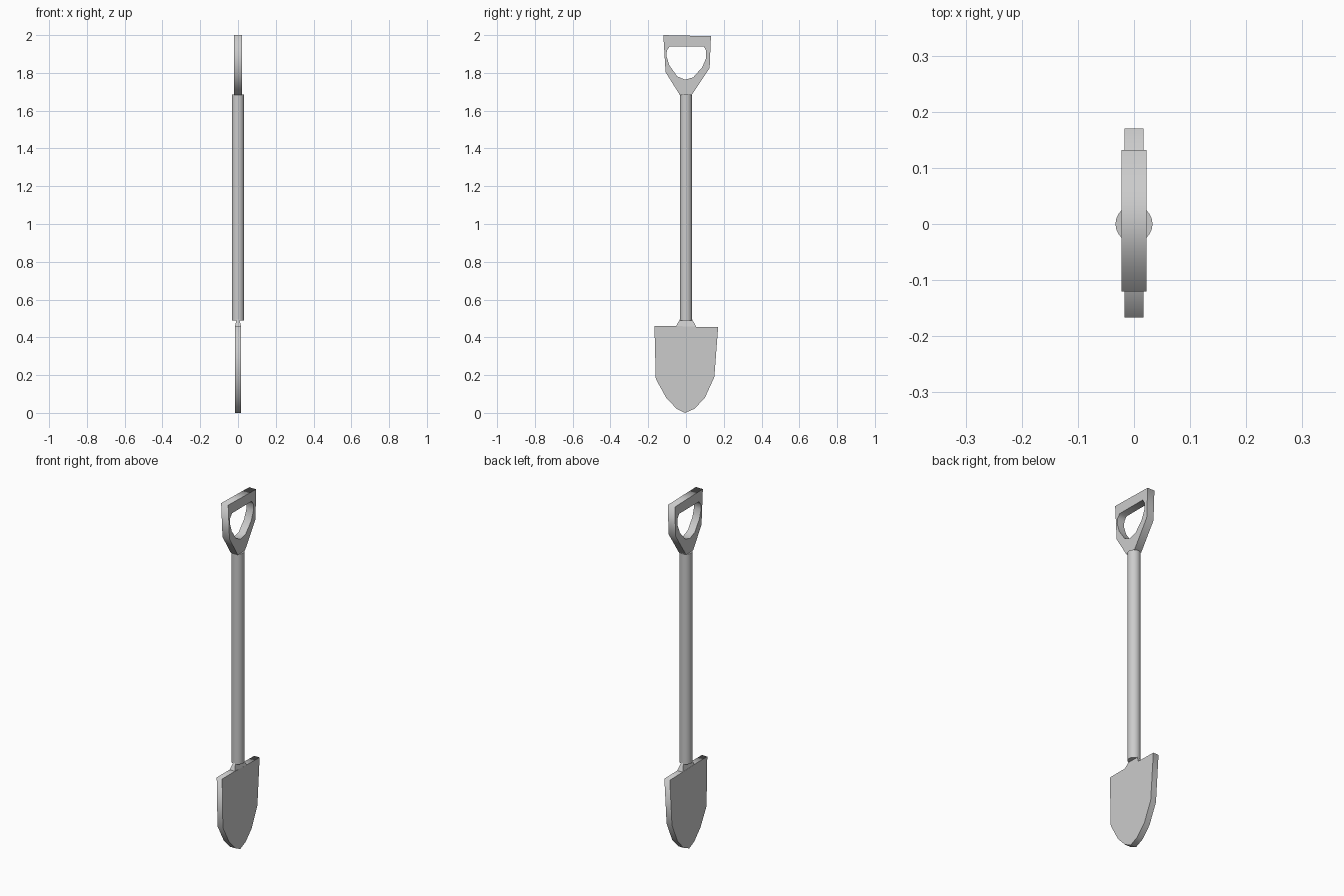
import bpy, bmesh
from math import pi

if "Cube" in bpy.data.objects:
    bpy.data.objects.remove(bpy.data.objects["Cube"])


def plate(name, loops, half_thickness):
    """Flat plate from (y, z) outlines; extra loops become holes."""
    curve = bpy.data.curves.new(name, 'CURVE')
    curve.dimensions = '2D'
    curve.fill_mode = 'BOTH'
    curve.extrude = half_thickness
    for loop in loops:
        spline = curve.splines.new('POLY')
        spline.points.add(len(loop) - 1)
        for point, (y, z) in zip(spline.points, loop):
            point.co = (y, z, 0, 1)
        spline.use_cyclic_u = True
    obj = bpy.data.objects.new(name, curve)
    bpy.context.collection.objects.link(obj)
    obj.rotation_euler = (pi / 2, 0, pi / 2)
    bpy.ops.object.select_all(action='DESELECT')
    obj.select_set(True)
    bpy.context.view_layer.objects.active = obj
    bpy.ops.object.convert(target='MESH')
    return bpy.context.object


# Blade with a rounded point
plate("blade", [[(-0.167, 0.46), (-0.055, 0.46), (0.053, 0.456), (0.17, 0.454),
                 (0.15, 0.19), (0.10, 0.08), (0.045, 0.022), (-0.005, 0.0),
                 (-0.05, 0.022), (-0.105, 0.08), (-0.16, 0.18)]], 0.017)

# Tapered neck between blade and shaft
bm = bmesh.new()
bmesh.ops.create_cube(bm, size=2)
for v in bm.verts:
    top = v.co.z > 0
    v.co.x *= 0.007 if top else 0.017
    v.co.y *= 0.033 if top else 0.054
    v.co.z = 0.495 if top else 0.456
mesh = bpy.data.meshes.new("neck")
bm.to_mesh(mesh)
bm.free()
bpy.context.collection.objects.link(bpy.data.objects.new("neck", mesh))

# Round shaft
bpy.ops.mesh.primitive_cylinder_add(vertices=24, radius=0.033, depth=1.195,
                                    location=(0, 0, 1.0875))
bpy.context.object.name = "shaft"
bpy.ops.object.shade_smooth_by_angle()

# D-shaped handle with grip opening
outline = [(-0.12, 2.0), (0.132, 1.994), (0.125, 1.825), (0.031, 1.684),
           (-0.033, 1.684), (-0.108, 1.803)]
opening = [(-0.085, 1.941), (0.093, 1.941), (0.106, 1.92), (0.107, 1.88),
           (0.086, 1.83), (0.038, 1.776), (-0.005, 1.764), (-0.047, 1.782),
           (-0.088, 1.84), (-0.104, 1.89), (-0.101, 1.92)]
plate("handle", [outline, opening], 0.022)
